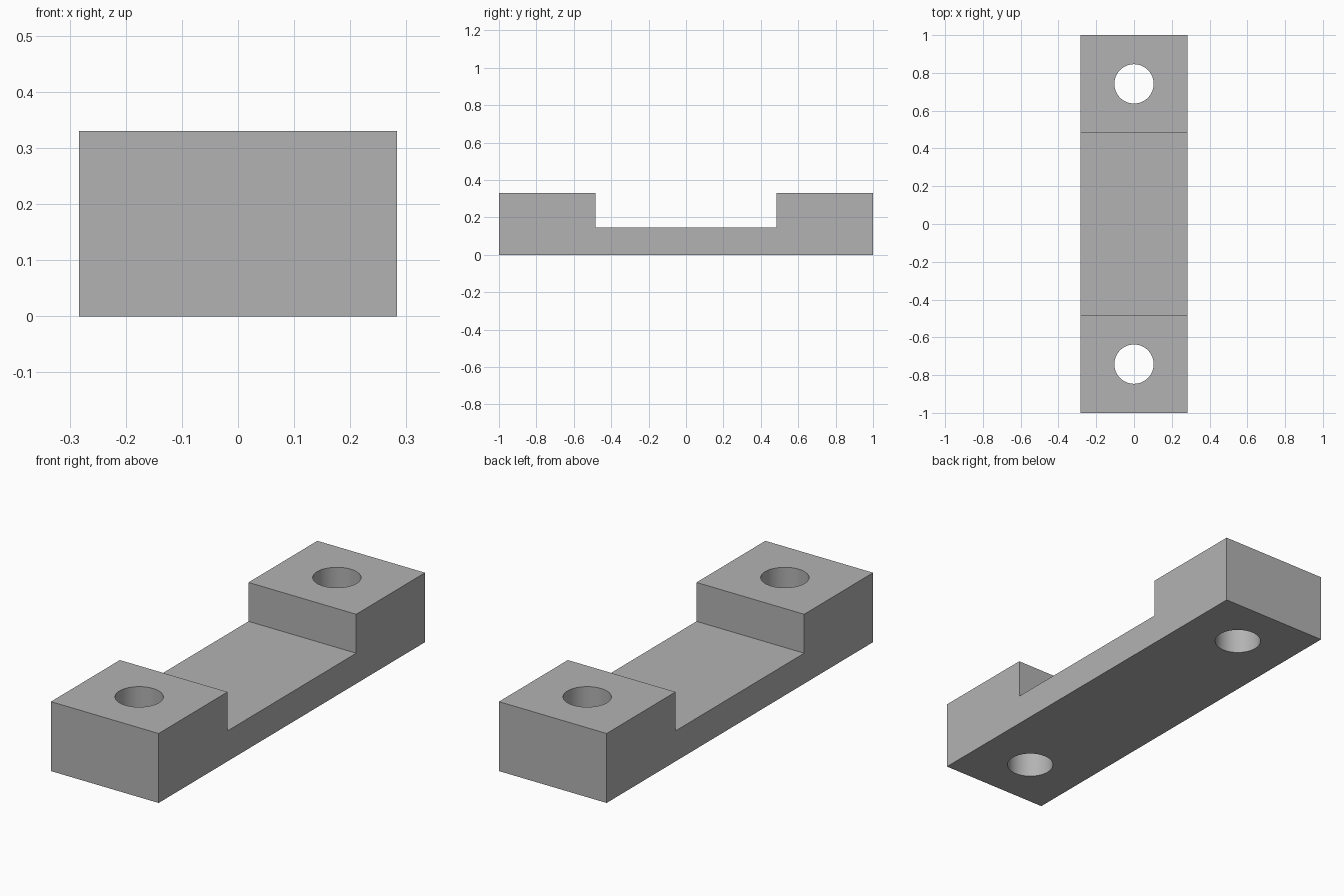
import bpy
import bmesh
from mathutils import Matrix

cube = bpy.data.objects.get("Cube")
if cube:
    bpy.data.objects.remove(cube, do_unlink=True)

HALF_WIDTH, HALF_LENGTH = 0.283, 1.0
HEIGHT, WEB_HEIGHT = 0.33, 0.145
STEP_Y, HOLE_Y, HOLE_RADIUS = 0.483, 0.742, 0.104

grey = bpy.data.materials.new("plain grey")
grey.use_nodes = True
colour = (0.45, 0.45, 0.45, 1)
grey.diffuse_color = colour
grey.node_tree.nodes["Principled BSDF"].inputs["Base Color"].default_value = colour


def make_object(name, bm):
    bmesh.ops.recalc_face_normals(bm, faces=bm.faces)
    mesh = bpy.data.meshes.new(name)
    bm.to_mesh(mesh)
    bm.free()
    mesh.materials.append(grey)
    obj = bpy.data.objects.new(name, mesh)
    bpy.context.collection.objects.link(obj)
    return obj


# Bracket body: stepped side profile extruded across the width
half = [(HALF_LENGTH, 0), (HALF_LENGTH, HEIGHT), (STEP_Y, HEIGHT), (STEP_Y, WEB_HEIGHT)]
profile = half + [(-y, z) for y, z in reversed(half)]
bm = bmesh.new()
side = bm.faces.new([bm.verts.new((-HALF_WIDTH, y, z)) for y, z in profile])
swept = bmesh.ops.extrude_face_region(bm, geom=[side])["geom"]
bmesh.ops.translate(bm, vec=(2 * HALF_WIDTH, 0, 0),
                    verts=[v for v in swept if isinstance(v, bmesh.types.BMVert)])
body = make_object("mounting_bracket", bm)

# Bolt hole cutters, one through each raised end
bm = bmesh.new()
for sign in (-1, 1):
    bmesh.ops.create_cone(bm, cap_ends=True, segments=64, radius1=HOLE_RADIUS,
                          radius2=HOLE_RADIUS, depth=1,
                          matrix=Matrix.Translation((0, sign * HOLE_Y, HEIGHT / 2)))
cutter = make_object("bolt_hole_cutter", bm)

# Cut the holes, then discard the cutter
bpy.context.view_layer.objects.active = body
body.select_set(True)
cut = body.modifiers.new("bolt_holes", 'BOOLEAN')
cut.operation = 'DIFFERENCE'
cut.solver = 'EXACT'
cut.object = cutter
bpy.ops.object.modifier_apply(modifier=cut.name)
bpy.data.objects.remove(cutter, do_unlink=True)

# Smooth hole walls, crisp outer edges
bpy.ops.object.shade_smooth_by_angle(angle=0.5)
